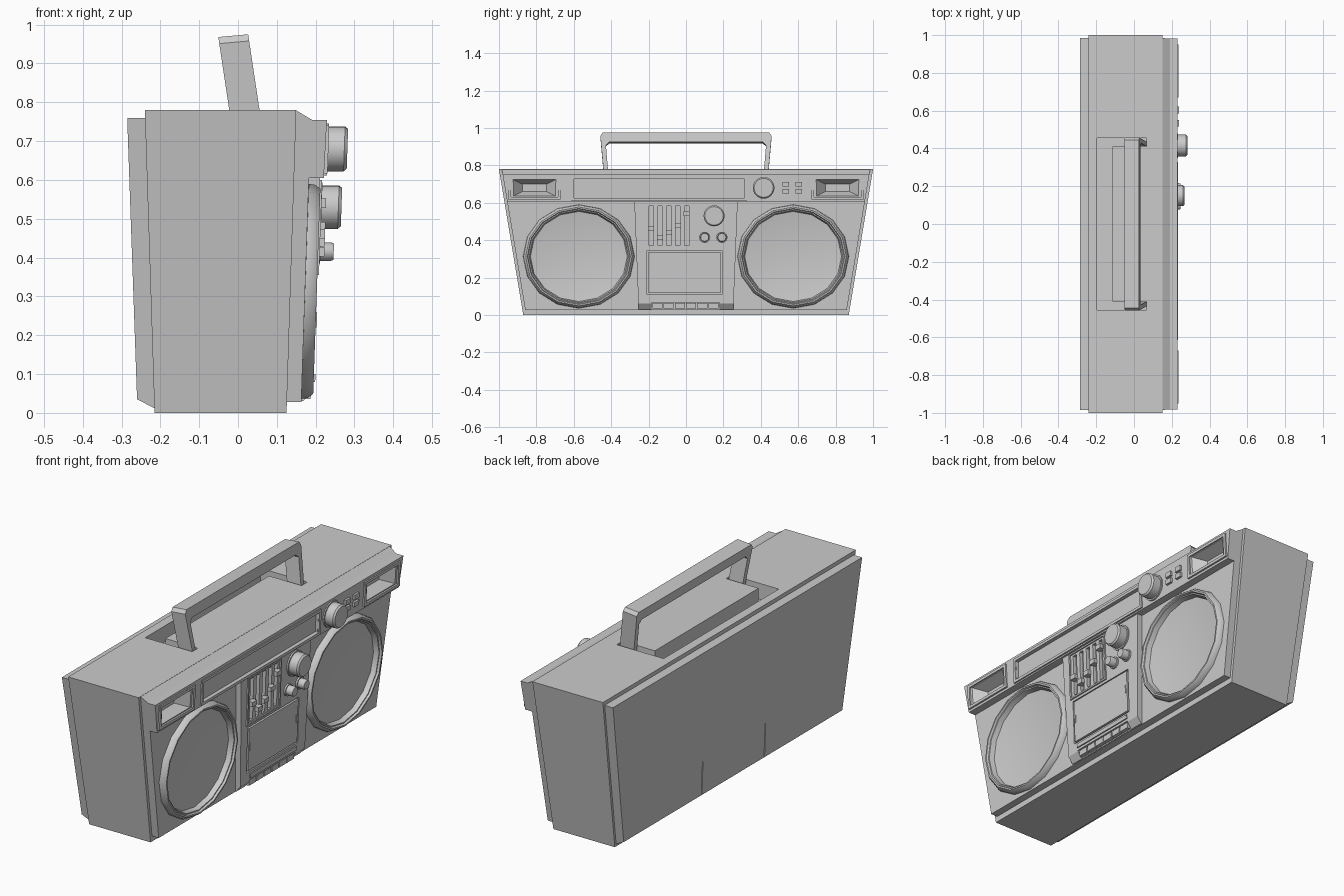
import bpy, bmesh, math

if "Cube" in bpy.data.objects:
    bpy.data.objects.remove(bpy.data.objects["Cube"])

TILT = 0.035  # the whole front leans forward with height

mat = bpy.data.materials.new("light grey plastic")
mat.diffuse_color = (0.6, 0.6, 0.6, 1)
mat.use_nodes = True
mat.node_tree.nodes["Principled BSDF"].inputs["Base Color"].default_value = mat.diffuse_color


def finish(name, bm):
    bmesh.ops.recalc_face_normals(bm, faces=bm.faces)
    me = bpy.data.meshes.new(name)
    bm.to_mesh(me)
    bm.free()
    me.materials.append(mat)
    ob = bpy.data.objects.new(name, me)
    bpy.context.collection.objects.link(ob)
    return ob


def smooth(ob, angle=35):
    bpy.ops.object.select_all(action='DESELECT')
    ob.select_set(True)
    bpy.context.view_layer.objects.active = ob
    bpy.ops.object.shade_smooth_by_angle(angle=math.radians(angle))


def hexa(bm, a, b):
    """Closed solid between two matching loops of points."""
    va = [bm.verts.new(p) for p in a]
    vb = [bm.verts.new(p) for p in b]
    n = len(a)
    bm.faces.new(va)
    bm.faces.new(vb[::-1])
    for i in range(n):
        j = (i + 1) % n
        bm.faces.new((va[i], vb[i], vb[j], va[j]))


def prism(name, profile, half):
    """Side profile (x, z) stretched across the width, half width by height."""
    bm = bmesh.new()
    hexa(bm, [(x, -half(z), z) for x, z in profile],
         [(x, half(z), z) for x, z in profile])
    return finish(name, bm)


def slabs(name, boxes, d0, d1, shrink=0):
    """Tilted front plates (y0, y1, z0, z1) from depth d0 out to d1."""
    bm = bmesh.new()
    for y0, y1, z0, z1 in boxes:
        def loop(d, s):
            return [(d + TILT * z, y, z) for y, z in
                    ((y0 + 2 * s, z0 + s), (y1 - 2 * s, z0 + s),
                     (y1 - 2 * s, z1 - s), (y0 + 2 * s, z1 - s))]
        hexa(bm, loop(d0, shrink), loop(d1, 0))
    return finish(name, bm)


def frame(name, y0, y1, z0, z1, d0, d1, r):
    return slabs(name, [(y0, y1, z0, z0 + r), (y0, y1, z1 - r, z1),
                        (y0, y0 + r, z0 + r, z1 - r), (y1 - r, y1, z0 + r, z1 - r)], d0, d1)


def lathe(name, profile, y, z, base, n=16, sz=1.0):
    """Turned part facing forward; profile is (radius, height)."""
    bm = bmesh.new()
    rings = []
    for r, h in profile:
        ring = []
        for i in range(n):
            a = math.tau * i / n
            zz = z + r * math.sin(a) * sz
            ring.append(bm.verts.new((base + TILT * zz + h, y + r * math.cos(a), zz)))
        rings.append(ring)
    for a, b in zip(rings, rings[1:]):
        for i in range(n):
            j = (i + 1) % n
            bm.faces.new((a[i], a[j], b[j], b[i]))
    bm.faces.new(rings[0])
    bm.faces.new(rings[-1])
    return finish(name, bm)


def box(name, x0, x1, y0, y1, z0, z1):
    bm = bmesh.new()
    c = ((x0, y0), (x1, y0), (x1, y1), (x0, y1))
    hexa(bm, [(x, y, z0) for x, y in c], [(x, y, z1) for x, y in c])
    return finish(name, bm)


def cut(target, cutter):
    cutter.hide_render = True
    m = target.modifiers.new("cut", 'BOOLEAN')
    m.operation, m.solver, m.object = 'DIFFERENCE', 'EXACT', cutter
    bpy.context.view_layer.objects.active = target
    bpy.ops.object.modifier_apply(modifier=m.name)


def drop(cutter):
    bpy.data.objects.remove(cutter, do_unlink=True)


def width(inset):
    return lambda z: 0.87 + 0.1667 * z - inset


# Main case, back cover, front panel, header
case = prism("case", [(-0.215, 0), (0.125, 0), (0.15, 0.78), (-0.24, 0.78)], width(0))
back = prism("back_cover", [(-0.2, 0.01), (-0.215, 0.012), (-0.26, 0.035), (-0.285, 0.748),
                            (-0.285, 0.76), (-0.22, 0.76)], width(0.012))
panel = prism("front_panel", [(0.1, 0.028), (0.163, 0.028), (0.183, 0.615), (0.1, 0.615)],
              width(0.015))
header = prism("header", [(0.12, 0.605), (0.221, 0.605), (0.229, 0.755), (0.19, 0.755),
                          (0.15, 0.779), (0.12, 0.779)], width(0.015))
centre = prism("control_panel", [(0.13, 0.03), (0.168, 0.03), (0.192, 0.062), (0.211, 0.61),
                                 (0.13, 0.61)], lambda z: 0.252 + 0.04 * z)

# Handle well: a channel behind the lid plate and two end slots
for b in ((-0.195, -0.115, -0.455, 0.455), (-0.195, 0.065, 0.41, 0.455),
          (-0.195, 0.065, -0.455, -0.41)):
    c = box("well_cutter", *b, 0.70, 0.85)
    cut(case, c)
    drop(c)

# Handle: bent strip leaning backward
bm = bmesh.new()
outer = [(-0.436, 0.71), (-0.458, 0.955), (-0.445, 0.972)]
inner = [(-0.412, 0.71), (-0.428, 0.905), (-0.41, 0.922)]
path = outer + [(-y, z) for y, z in outer[::-1]]
path += inner and [(-y, z) for y, z in inner] + inner[::-1]


def lean(z, x):
    return x - 0.15 * (z - 0.78)


hexa(bm, [(lean(z, -0.022), y, z - 0.004) for y, z in path],
     [(lean(z, 0.055), y, z + 0.003) for y, z in path])
finish("handle", bm)

# Battery door on the back, outlined by a groove
bm = bmesh.new()
for y0, y1, z0, z1 in ((-0.25, 0.25, 0.205, 0.21), (-0.25, -0.245, 0.04, 0.205),
                       (0.245, 0.25, 0.04, 0.205)):
    def ring(d):
        return [(-0.259 - 0.035 * z + d, y, z) for y, z in ((y0, z0), (y1, z0), (y1, z1), (y0, z1))]
    hexa(bm, ring(-0.01), ring(0.006))
c = finish("door_groove_cutter", bm)
cut(back, c)
drop(c)

# Speakers: surround, cone and dome in round openings
for side in (-1, 1):
    y = 0.573 * side
    c = lathe("speaker_cutter", [(0.272, -0.12), (0.272, 0.06)], y, 0.313, 0.162, 16, 0.93)
    cut(case, c)
    cut(panel, c)
    drop(c)
    sp = lathe("speaker", [(0.28, -0.005), (0.298, 0), (0.295, 0.016), (0.284, 0.03),
                           (0.276, 0.03), (0.272, 0.02), (0.266, 0.02), (0.258, -0.008),
                           (0.068, -0.085)], y, 0.313, 0.162, 16, 0.93)
    smooth(sp, 28)
    dome = [(0.07 * math.cos(t), -0.085 + 0.05 * math.sin(t))
            for t in (math.radians(15 * k) for k in range(6))] + [(0.003, -0.035)]
    smooth(lathe("speaker_dome", dome, y, 0.313, 0.162, 16, 0.93), 50)

# Header: funnel vents at both ends and the tuning display
for side in (-1, 1):
    y0, y1 = sorted((0.67 * side, 0.95 * side))
    c = slabs("vent_cutter", [(y0 + 0.015, y1 - 0.015, 0.63, 0.73)], 0.145, 0.215, 0.03)
    c2 = slabs("vent_mouth_cutter", [(y0 + 0.015, y1 - 0.015, 0.63, 0.73)], 0.2149, 0.25)
    for k in (c, c2):
        cut(header, k)
        cut(case, k)
        drop(k)
    frame("vent_frame", y0, y1, 0.617, 0.742, 0.195, 0.209, 0.014)
c = slabs("display_cutter", [(-0.6, 0.312, 0.625, 0.728)], 0.188, 0.25)
cut(header, c)
drop(c)
frame("display_frame", -0.615, 0.327, 0.612, 0.74, 0.188, 0.208, 0.014)
slabs("switches", [(y, y + 0.036, z, z + 0.024) for y in (0.515, 0.585)
                   for z in (0.65, 0.686)], 0.19, 0.213)


# Knobs
def knob(name, y, z, r, base, h):
    prof = [(r, -0.01), (r, h - 0.008), (r * 0.88, h)]
    smooth(lathe(name, prof, y, z, base, 24), 30)


knob("tuning_knob", 0.415, 0.68, 0.058, 0.20, 0.058)
lathe("tuning_knob_collar", [(0.065, -0.01), (0.065, 0.008)], 0.415, 0.68, 0.20, 24)
knob("volume_knob", 0.15, 0.53, 0.056, 0.19, 0.058)
lathe("volume_knob_collar", [(0.063, -0.01), (0.063, 0.007)], 0.15, 0.53, 0.19, 24)
for y in (0.10, 0.192):
    knob("tone_knob", y, 0.415, 0.024, 0.19, 0.042)
    lathe("tone_knob_collar", [(0.03, -0.01), (0.03, 0.008)], y, 0.415, 0.19, 16)

# Equalizer with five sliders
slots = [-0.187, -0.139, -0.091, -0.043, 0.003]
c = slabs("slot_cutter", [(y - 0.012, y + 0.012, 0.372, 0.583) for y in slots], 0.172, 0.23)
cut(centre, c)
drop(c)
frame("equalizer_frame", -0.225, 0.038, 0.355, 0.6, 0.18, 0.196, 0.008)
slabs("sliders", [(y - 0.017, y + 0.017, z - 0.012, z + 0.012)
                  for y, z in zip(slots, (0.46, 0.415, 0.44, 0.48, 0.54))], 0.18, 0.208)

# Cassette door, ledge and piano keys
c = slabs("cassette_cutter", [(-0.21, 0.195, 0.112, 0.342)], 0.178, 0.23)
cut(centre, c)
c2 = slabs("key_cutter", [(-0.185, 0.18, 0.0, 0.068)], 0.166, 0.23)
cut(centre, c2)
drop(c)
drop(c2)
slabs("cassette_door", [(-0.202, 0.187, 0.12, 0.335)], 0.16, 0.192)
slabs("cassette_door_marks", [(y, y + 0.006, 0.22, 0.26) for y in (-0.195, 0.172)], 0.19, 0.195)
slabs("key_ledge", [(-0.185, 0.18, 0.08, 0.1)], 0.18, 0.196)
slabs("keys", [(-0.18 + 0.06 * i, -0.126 + 0.06 * i, 0.036, 0.064) for i in range(6)],
      0.16, 0.186)
